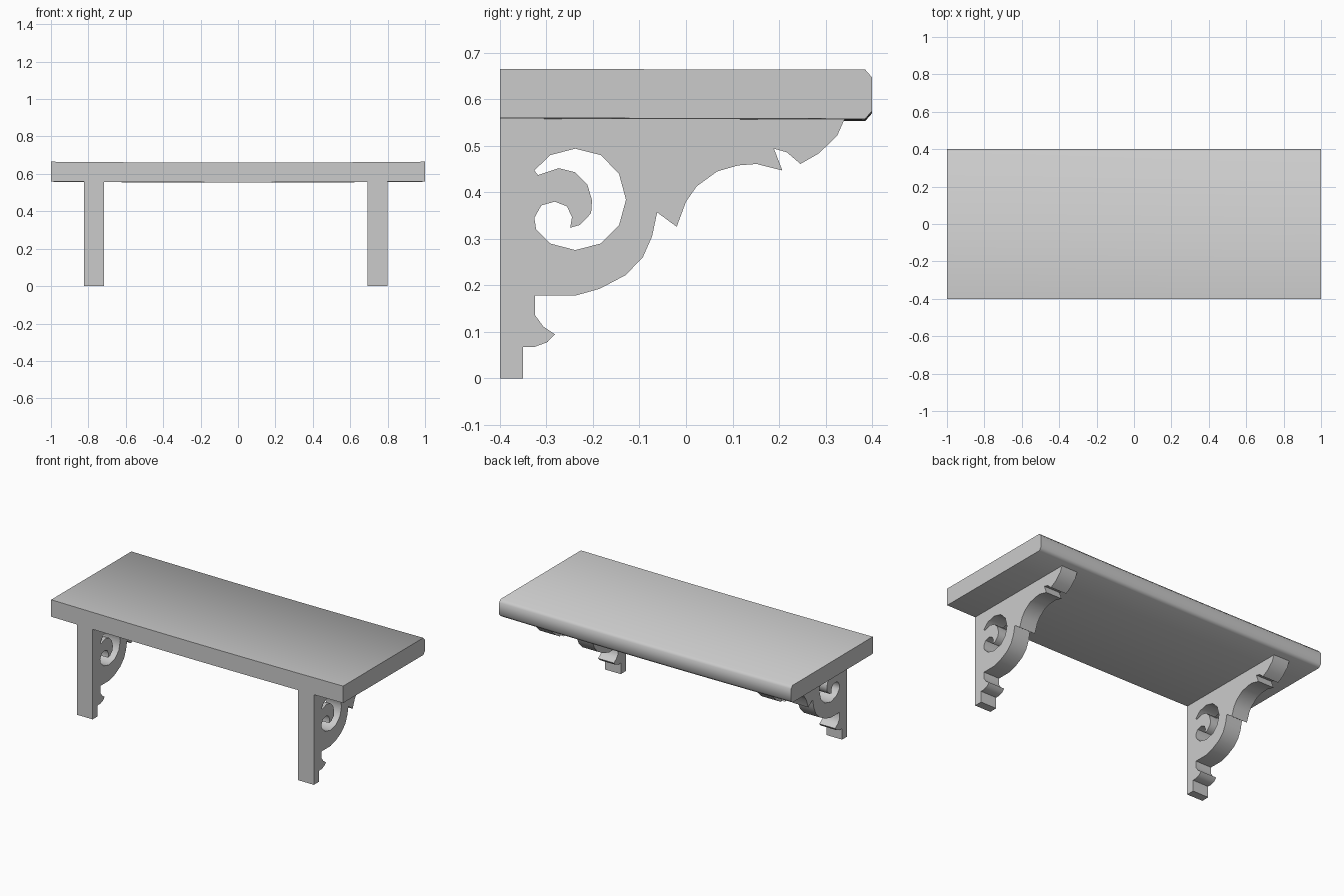
import bpy
import bmesh
import math

cube = bpy.data.objects.get("Cube")
if cube:
    bpy.data.objects.remove(cube, do_unlink=True)

# Single plain grey finish
grey = bpy.data.materials.new("plain_grey")
grey.use_nodes = True
colour = (0.6, 0.6, 0.6, 1)
grey.diffuse_color = colour
grey.node_tree.nodes["Principled BSDF"].inputs["Base Color"].default_value = colour


def extrude_profile(name, loops, x_min, x_max):
    """Fill closed (y, z) loops, given in thousandths, and extrude them along x."""
    bm = bmesh.new()
    edges = []
    for loop in loops:
        verts = [bm.verts.new((x_min, y / 1000, z / 1000)) for y, z in loop]
        for i, vert in enumerate(verts):
            edges.append(bm.edges.new((vert, verts[i - 1])))
    bmesh.ops.triangle_fill(bm, edges=edges, use_beauty=True, use_dissolve=False)
    result = bmesh.ops.extrude_face_region(bm, geom=bm.faces[:])
    moved = [g for g in result["geom"] if isinstance(g, bmesh.types.BMVert)]
    bmesh.ops.translate(bm, verts=moved, vec=(x_max - x_min, 0, 0))
    bmesh.ops.recalc_face_normals(bm, faces=bm.faces[:])
    mesh = bpy.data.meshes.new(name)
    bm.to_mesh(mesh)
    bm.free()
    mesh.materials.append(grey)
    obj = bpy.data.objects.new(name, mesh)
    bpy.context.collection.objects.link(obj)
    return obj


def smooth(obj, degrees):
    bpy.ops.object.select_all(action="DESELECT")
    obj.select_set(True)
    bpy.context.view_layer.objects.active = obj
    bpy.ops.object.shade_smooth_by_angle(angle=math.radians(degrees))


# Shelf board with an eased rear edge
board_profile = [(-400, 560), (385, 558), (400, 575),
                 (400, 647), (385, 664), (-400, 665)]
board = extrude_profile("shelf_board", [board_profile], -1, 1)

# Slight sag towards the middle of the board
bm = bmesh.new()
bm.from_mesh(board.data)
long_edges = [e for e in bm.edges if abs(e.verts[0].co.x - e.verts[1].co.x) > 1]
bmesh.ops.subdivide_edges(bm, edges=long_edges, cuts=9, use_grid_fill=True)
for vert in bm.verts:
    vert.co.z -= 0.005 * math.cos(vert.co.x * math.pi / 2)
bm.to_mesh(board.data)
bm.free()
smooth(board, 55)

# Bracket silhouette: foot, lower curl, belly, two barbs, upper arm
bracket_outline = [
    (-400, 0), (-350, 0), (-350, 68), (-325, 68), (-298, 78), (-282, 95),
    (-307, 112), (-325, 137), (-325, 178), (-238, 178), (-185, 193),
    (-130, 222), (-93, 260), (-73, 305), (-62, 357), (-20, 326), (0, 380),
    (23, 413), (67, 445), (112, 458), (152, 461), (207, 447), (189, 494),
    (217, 486), (246, 461), (286, 484), (325, 522), (342, 560), (-400, 560),
]

# Scroll-shaped opening
scroll_opening = [
    (-326, 447), (-292, 480), (-238, 494), (-183, 480), (-144, 440),
    (-129, 384), (-144, 329), (-183, 290), (-238, 276), (-292, 290),
    (-322, 320), (-326, 345), (-311, 372), (-282, 380), (-256, 370),
    (-245, 347), (-249, 324), (-228, 330), (-204, 355), (-202, 383),
    (-212, 417), (-238, 443), (-274, 452), (-318, 437),
]

# Two matching brackets
for side, centre in (("right", -0.77), ("left", 0.746)):
    bracket = extrude_profile(side + "_bracket", [bracket_outline, scroll_opening],
                              centre - 0.054, centre + 0.054)
    smooth(bracket, 40)
